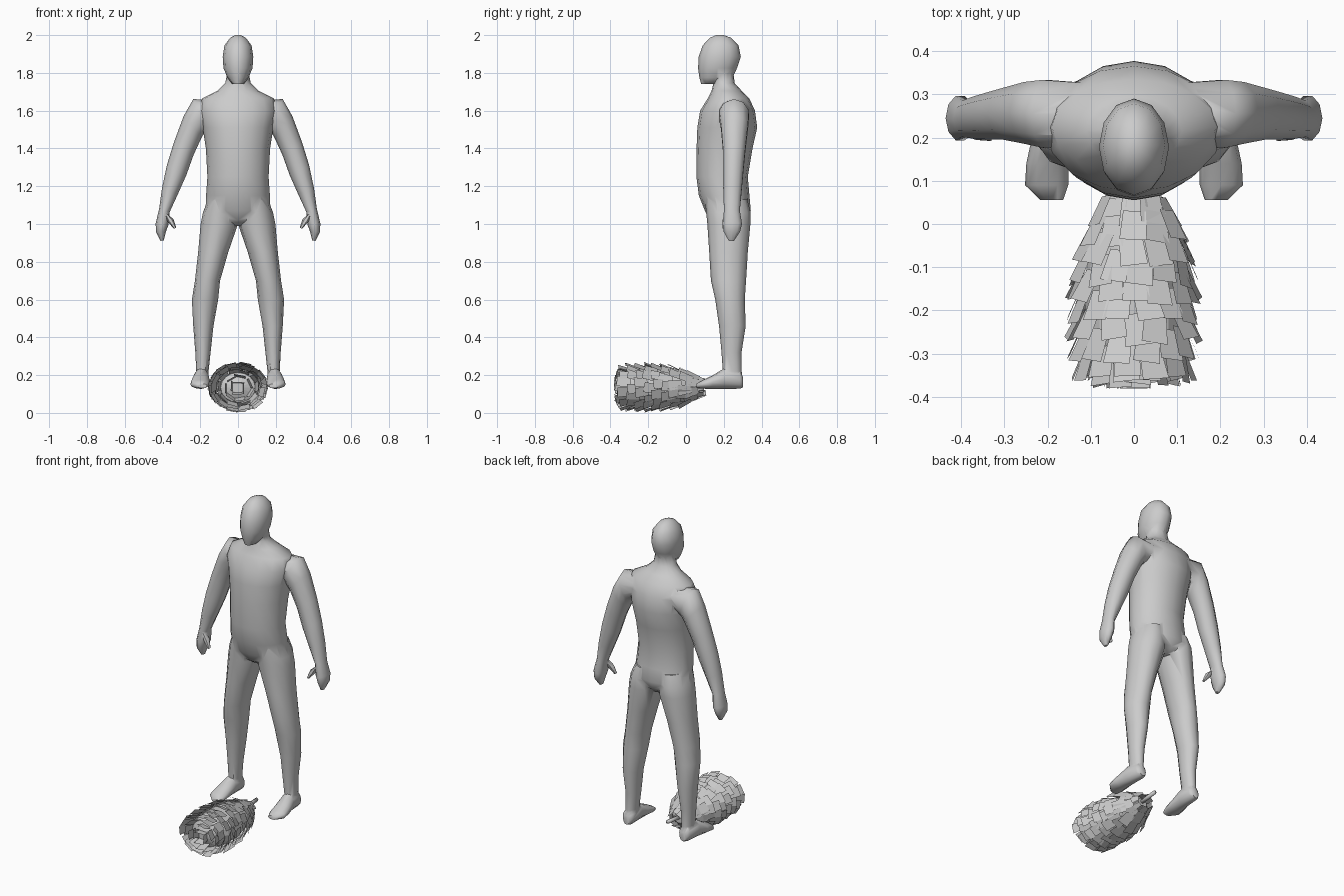
import bpy, bmesh, math, random
from mathutils import Vector

if "Cube" in bpy.data.objects:
    bpy.data.objects.remove(bpy.data.objects["Cube"])

random.seed(4)
grey = bpy.data.materials.new("plain grey")
grey.diffuse_color = (0.6, 0.6, 0.6, 1)
grey.use_nodes = True
grey.node_tree.nodes["Principled BSDF"].inputs["Base Color"].default_value = grey.diffuse_color


def finish(name, bm):
    me = bpy.data.meshes.new(name)
    bm.to_mesh(me)
    bm.free()
    me.materials.append(grey)
    ob = bpy.data.objects.new(name, me)
    bpy.context.collection.objects.link(ob)
    return ob


def loft(name, rings, n=12, smooth=True):
    """Closed skin through elliptical rings given as (centre, axis u, axis v)."""
    bm = bmesh.new()
    loops = []
    for c, u, v in rings:
        loops.append([bm.verts.new(Vector(c) + Vector(u) * math.cos(2 * math.pi * i / n)
                                   + Vector(v) * math.sin(2 * math.pi * i / n)) for i in range(n)])
    for a, b in zip(loops, loops[1:]):
        for i in range(n):
            j = (i + 1) % n
            bm.faces.new((a[i], a[j], b[j], b[i]))
    bm.faces.new(loops[0])
    bm.faces.new(loops[-1])
    bmesh.ops.recalc_face_normals(bm, faces=bm.faces)
    for f in bm.faces:
        f.smooth = smooth
    return finish(name, bm)


def level(z, x0, x1, y0, y1, s=1):
    """Horizontal ring filling the x and y range."""
    return ((s * (x0 + x1) / 2, (y0 + y1) / 2, z), ((x1 - x0) / 2, 0, 0), (0, (y1 - y0) / 2, 0))


# torso with neck
body = loft("body", [level(z, -w, w, a, b) for z, w, a, b in (
    (1.81, .055, .14, .25), (1.745, .068, .145, .258), (1.705, .11, .135, .295),
    (1.665, .19, .115, .335), (1.60, .205, .075, .365), (1.51, .187, .06, .377),
    (1.40, .17, .056, .352), (1.25, .162, .055, .327), (1.15, .169, .068, .336),
    (1.07, .172, .10, .343), (1.02, .14, .125, .325), (.99, .07, .17, .29))], 16)

# head
parts = [loft("head", [level(z, -w, w, a, b) for z, w, a, b in (
    (2.0, .015, .16, .20), (1.985, .042, .125, .24), (1.945, .072, .088, .278),
    (1.885, .081, .067, .29), (1.825, .077, .064, .270), (1.775, .056, .071, .247),
    (1.742, .032, .08, .19))])]

# limbs: ring tables for one side, built on both
LEG = ((1.13, .012, .158, .10, .325), (1.06, .003, .186, .107, .342), (1.0, .0, .198, .113, .341),
       (.85, .052, .211, .123, .327), (.70, .095, .228, .132, .318), (.60, .105, .244, .155, .311),
       (.46, .130, .237, .175, .316), (.32, .145, .226, .188, .294), (.22, .156, .221, .195, .295),
       (.16, .158, .222, .205, .297))
FOOT = ((.302, .190, .022, .135, .19), (.285, .190, .036, .128, .22), (.20, .194, .042, .127, .235),
        (.14, .200, .049, .127, .198), (.09, .202, .050, .128, .175), (.055, .19, .026, .131, .155))
# x, z, half width, tilt of the ring, y, half depth
ARM = ((.11, 1.60, .055, 80, .25, .08), (.205, 1.575, .092, 70, .255, .082),
       (.24, 1.515, .074, 50, .257, .075), (.287, 1.40, .062, 33, .255, .063),
       (.325, 1.285, .058, 28, .25, .057), (.36, 1.175, .045, 20, .246, .051),
       (.39, 1.07, .029, 15, .243, .044), (.402, 1.0, .034, 8, .245, .054),
       (.408, .96, .027, 0, .243, .046), (.402, .912, .009, -10, .24, .015))
THUMB = ((.385, 1.06, .016, 40, .22, .018), (.358, 1.02, .017, -25, .21, .018),
         (.333, .978, .007, -30, .20, .009))


def slanted(rows, s):
    out = []
    for x, z, w, deg, y, d in rows:
        t = math.radians(deg)
        out.append(((s * x, y, z), (s * w * math.cos(t), 0, w * math.sin(t)), (0, d, 0)))
    return out


for s, side in ((-1, "right"), (1, "left")):
    parts.append(loft(side + "_leg", [level(*r, s) for r in LEG]))
    parts.append(loft(side + "_foot", [((s * x, y, (a + b) / 2), (w, 0, 0), (0, 0, (b - a) / 2))
                                       for y, x, w, a, b in FOOT]))
    parts.append(loft(side + "_arm", slanted(ARM, s), 10))
    parts.append(loft(side + "_thumb", slanted(THUMB, s), 6))

# weld all body parts into one skin
bpy.context.view_layer.objects.active = body
for p in parts:
    m = body.modifiers.new("weld", 'BOOLEAN')
    m.operation = 'UNION'
    m.solver = 'EXACT'
    m.object = p
    bpy.ops.object.modifier_apply(modifier=m.name)
    bpy.data.objects.remove(p)
bpy.ops.object.select_all(action='DESELECT')
body.select_set(True)
bpy.ops.object.shade_smooth_by_angle(angle=math.radians(60))

# pine cone: core and stem lie along y
CZ = .134


def around_y(rows):
    return [((0, y, CZ), (r * 1.08, 0, 0), (0, 0, r * .93)) for y, r in rows]


loft("cone_core", around_y(((.07, .03), (.04, .06), (-.02, .085), (-.12, .105), (-.25, .105),
                            (-.31, .085), (-.335, .03))), 16, False)
loft("cone_stem", [((0, .05, .14), (.012, 0, 0), (0, 0, .012)),
                   ((0, .18, .155), (.011, 0, 0), (0, 0, .011))], 8)

# overlapping scales: rows of (base y, base radius, count, flare in degrees)
ROWS = ((.10, .042, 8, 24), (.065, .062, 10, 24), (.025, .082, 12, 23), (-.02, .097, 13, 22),
        (-.065, .106, 14, 21), (-.11, .110, 14, 20), (-.155, .112, 14, 20), (-.20, .112, 14, 19),
        (-.245, .110, 14, 18), (-.285, .104, 13, 15), (-.295, .080, 10, 14),
        (-.30, .052, 7, 12), (-.305, .022, 4, 10))
bm = bmesh.new()
for k, (y, r, count, flare) in enumerate(ROWS):
    for i in range(count):
        a = 2 * math.pi * (i + .5 * (k % 2)) / count + random.uniform(-.08, .08)
        out = Vector((math.cos(a), 0, math.sin(a)))
        tan = Vector((-math.sin(a), 0, math.cos(a)))
        t = math.radians(flare + random.uniform(-6, 6))
        d = Vector((0, -math.cos(t), 0)) + out * math.sin(t)
        roll = random.uniform(-.2, .2)
        d, wide = d + tan * roll, tan - d * roll
        base = out * r + Vector((0, y + random.uniform(-.008, .008), 0))
        quad = []
        for u, v in ((-.024, 0), (.024, 0), (.029, .075), (-.029, .075)):
            p = base + wide * u + d * v
            quad.append(bm.verts.new((p.x * 1.1, max(p.y, -.38), max(p.z * .93, -CZ) + CZ)))
        bm.faces.new(quad)
finish("cone_scales", bm)
